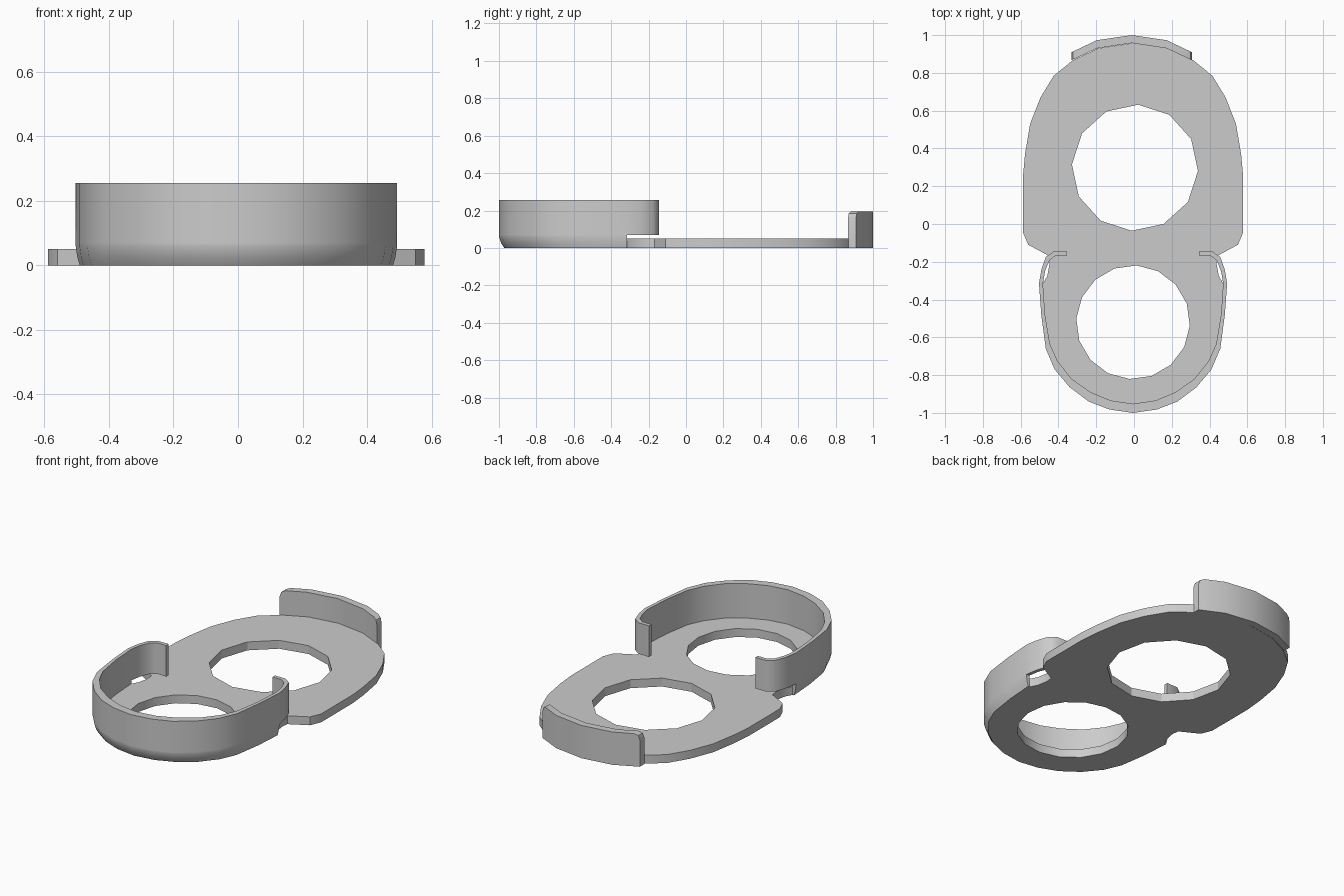
import bpy, bmesh, math

if "Cube" in bpy.data.objects:
    bpy.data.objects.remove(bpy.data.objects["Cube"])

CX = -0.005      # plan centre line
PLATE_H = 0.05
WALL_H = 0.255
HOOK_Z = 0.07    # underside of the free hook ends


def mirrored(half):
    """Complete a half path that ends on the centre line."""
    return half + [(-p[0],) + tuple(p[1:]) for p in reversed(half) if p[0] > 1e-6]


def finish(bm, name, cx, angle):
    bmesh.ops.remove_doubles(bm, verts=bm.verts, dist=1e-5)
    bmesh.ops.dissolve_degenerate(bm, edges=bm.edges, dist=1e-5)
    bmesh.ops.recalc_face_normals(bm, faces=bm.faces)
    bmesh.ops.translate(bm, verts=bm.verts, vec=(cx, 0, 0))
    mesh = bpy.data.meshes.new(name)
    bm.to_mesh(mesh)
    bm.free()
    mesh.shade_smooth()
    mesh.set_sharp_from_angle(angle=math.radians(angle))
    obj = bpy.data.objects.new(name, mesh)
    bpy.context.collection.objects.link(obj)
    return obj


def ngon(cx, cy, r, n, phase):
    return [(cx + r * math.cos(math.radians(phase) + 2 * math.pi * i / n),
             cy + r * math.sin(math.radians(phase) + 2 * math.pi * i / n)) for i in range(n)]


def plate(name, loops, height, cx):
    """Flat sheet with holes, extruded upward."""
    bm = bmesh.new()
    for loop in loops:
        vs = [bm.verts.new((x, y, 0)) for x, y in loop]
        for a, b in zip(vs, vs[1:] + vs[:1]):
            bm.edges.new((a, b))
    bmesh.ops.triangle_fill(bm, edges=bm.edges[:], use_beauty=True, normal=(0, 0, 1))
    ext = bmesh.ops.extrude_face_region(bm, geom=bm.faces[:])
    top = [g for g in ext["geom"] if isinstance(g, bmesh.types.BMVert)]
    bmesh.ops.translate(bm, verts=top, vec=(0, 0, height))
    return finish(bm, name, cx, 25)


def loft(name, sections, cx, angle=40):
    """Skin closed cross-sections and cap both ends."""
    bm = bmesh.new()
    rings = [[bm.verts.new(p) for p in s] for s in sections]
    for a, b in zip(rings, rings[1:]):
        for i in range(len(a)):
            j = (i + 1) % len(a)
            bm.faces.new((a[i], a[j], b[j], b[i]))
    bm.faces.new(rings[0])
    bm.faces.new(rings[-1])
    return finish(bm, name, cx, angle)


# Wall plan, right half: outer x, outer y, inner x, inner y
hook = [(0.35, -0.145, 0.35, -0.168), (0.42, -0.145, 0.41, -0.168),
        (0.462, -0.175, 0.443, -0.193), (0.485, -0.24, 0.466, -0.25),
        (0.498, -0.315, 0.477, -0.315)]
basket = [(0.498, -0.315, 0.477, -0.315), (0.486, -0.48, 0.466, -0.48),
          (0.462, -0.66, 0.44, -0.635), (0.415, -0.77, 0.40, -0.725),
          (0.335, -0.865, 0.325, -0.82), (0.235, -0.94, 0.225, -0.89),
          (0.125, -0.982, 0.12, -0.934), (0.0, -1.0, 0.0, -0.952)]

# Cross-section: fraction of thickness from inner to outer side, height
profile = [(0, WALL_H), (0, HOOK_Z), (0, 0), (0.4, 0), (0.75, 0.025),
           (1, 0.06), (1, HOOK_Z), (1, WALL_H)]
stations = mirrored([p + (HOOK_Z,) for p in hook] + [p + (0,) for p in basket])
# mirroring flips x of the outer line only, so restore the inner side too
n = len(hook) + len(basket)
stations = [s if i < n else (s[0], s[1], -s[2], s[3], s[4]) for i, s in enumerate(stations)]
loft("basket_wall",
     [[(ix + (ox - ix) * t, iy + (oy - iy) * t, max(z, low)) for t, z in profile]
      for ox, oy, ix, iy, low in stations], CX)

# Base plate with the two openings
half = [(0.185, 0.93), (0.32, 0.866), (0.42, 0.785), (0.49, 0.67), (0.545, 0.53),
        (0.572, 0.37), (0.583, 0.25), (0.583, -0.045), (0.555, -0.11), (0.447, -0.168),
        (0.442, -0.21), (0.454, -0.275)]
half = half + [(ix, iy) for _, _, ix, iy in basket]
outline = mirrored(half) + [(0.0, 0.958)]
plate("base_plate",
      [outline, ngon(0.01, 0.298, 0.334, 12, -3), ngon(0.0, -0.52, 0.301, 16, -3.5)],
      PLATE_H, CX)

# Upright end tab with rounded upper corners: x, outer y, inner y, top height
tab = mirrored([(0.32, 0.909, 0.866, 0.16), (0.312, 0.913, 0.870, 0.185),
                (0.29, 0.923, 0.880, 0.195), (0.185, 0.973, 0.93, 0.195),
                (0.0, 1.0, 0.958, 0.195)])
loft("end_tab", [[(x, oy, 0), (x, oy, z), (x, iy, z), (x, iy, 0)]
                 for x, oy, iy, z in tab], -0.012)
